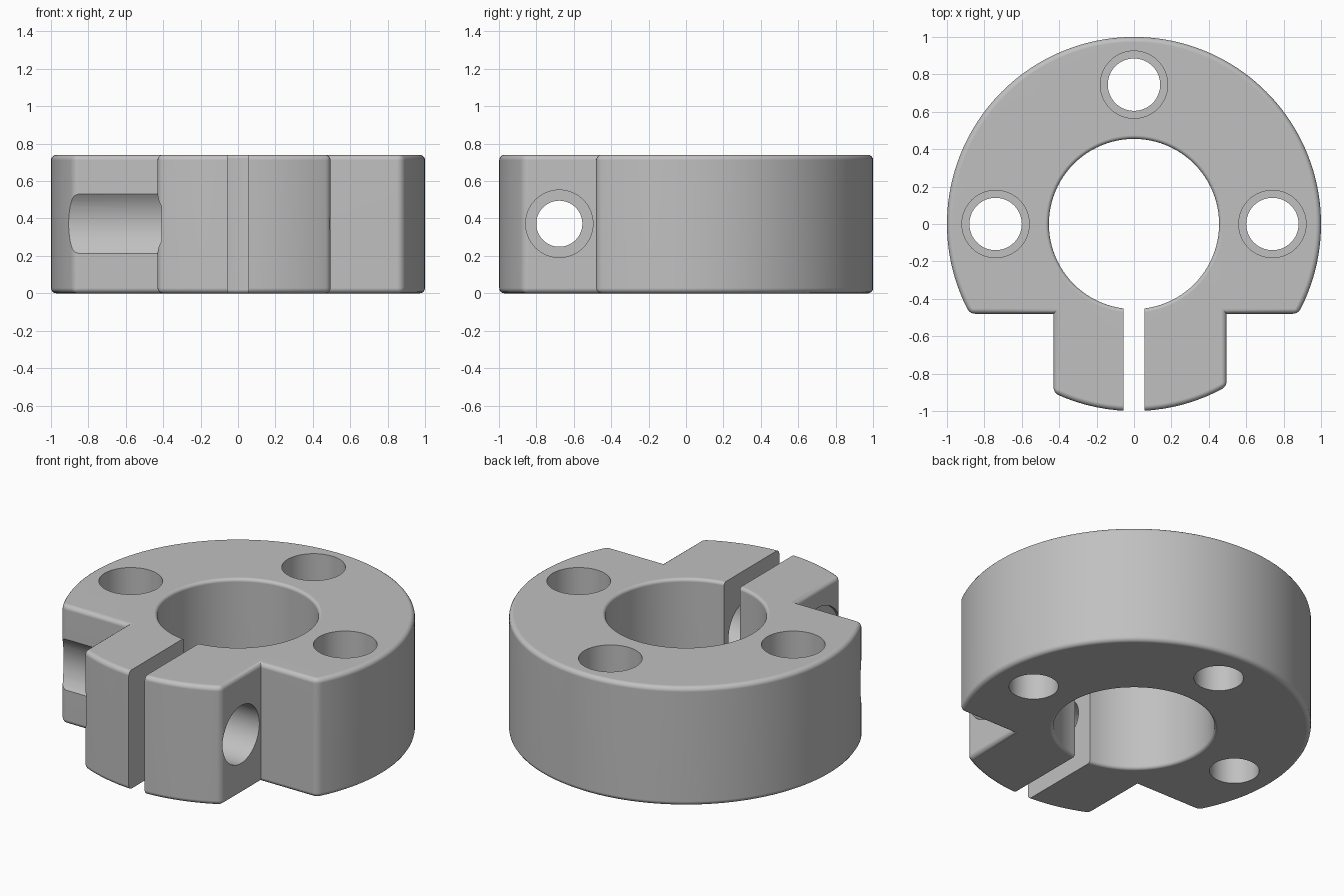
import bpy
import bmesh
import math
from mathutils import Matrix, Vector

cube = bpy.data.objects.get("Cube")
if cube:
    bpy.data.objects.remove(cube, do_unlink=True)

H = 0.74            # collar height
FLAT_Y = -0.48      # front flats beside the clamp ears
EAR_R, EAR_L = -0.43, 0.495
BORE = 0.455
FILLET = 0.028
SCREW_Y, SCREW_Z = -0.677, 0.372

steel = bpy.data.materials.new("plain_grey_metal")
steel.use_nodes = True
grey = (0.53, 0.53, 0.53, 1.0)
steel.diffuse_color = grey
steel.node_tree.nodes["Principled BSDF"].inputs["Base Color"].default_value = grey


def make_object(name, bm):
    bmesh.ops.recalc_face_normals(bm, faces=bm.faces)
    mesh = bpy.data.meshes.new(name)
    bm.to_mesh(mesh)
    bm.free()
    mesh.materials.append(steel)
    obj = bpy.data.objects.new(name, mesh)
    bpy.context.collection.objects.link(obj)
    return obj


def arc(a0, a1, n):
    return [(math.cos(a0 + (a1 - a0) * i / n), math.sin(a0 + (a1 - a0) * i / n))
            for i in range(n + 1)]


def lathe(name, profile, matrix=Matrix(), n=64):
    """Closed solid of revolution from (radius, height) pairs."""
    bm = bmesh.new()
    rings = [[bm.verts.new(matrix @ Vector((r * x, r * y, z)))
              for x, y in arc(0, 2 * math.pi * (n - 1) / n, n - 1)]
             for r, z in profile]
    for low, high in zip(rings, rings[1:]):
        for i in range(n):
            j = (i + 1) % n
            bm.faces.new((low[i], low[j], high[j], high[i]))
    bm.faces.new(rings[0][::-1])
    bm.faces.new(rings[-1])
    return make_object(name, bm)


# Collar outline: large arc, two flats and the clamp ears
a = math.asin(FLAT_Y)
outline = arc(a, math.pi - a, 100)
outline.append((EAR_R, FLAT_Y))
outline += arc(-math.acos(EAR_R), -math.acos(EAR_L), 16)
outline.append((EAR_L, FLAT_Y))

bm = bmesh.new()
bottom = bm.faces.new([bm.verts.new((x, y, 0)) for x, y in outline])
ext = bmesh.ops.extrude_face_region(bm, geom=[bottom])
bmesh.ops.translate(bm, vec=(0, 0, H),
                    verts=[v for v in ext["geom"] if isinstance(v, bmesh.types.BMVert)])
bmesh.ops.recalc_face_normals(bm, faces=bm.faces)

# Round the rims and the convex upright corners
rounded = [e for e in bm.edges
           if abs(e.verts[0].co.z - e.verts[1].co.z) < 1e-4
           or (e.is_convex and e.calc_face_angle() > math.radians(20))]
bmesh.ops.bevel(bm, geom=rounded, offset=FILLET, offset_type='OFFSET',
                segments=4, profile=0.5, affect='EDGES', clamp_overlap=False)
collar = make_object("clamp_collar", bm)

# Central bore cutter, flared to round both rims
f = 0.02
flare = [(BORE + f - f * math.cos(t), f - f * math.sin(t))
         for t in [math.pi / 2 * i / 4 for i in range(5)]]
low = [(r, z) for r, z in reversed(flare)]          # from rim towards the wall
low.sort(key=lambda p: p[1])
high = [(r, H - z) for r, z in reversed(low)]
rim = BORE + f
cutters = [lathe("bore_cutter",
                 [(rim, -0.1)] + low + high + [(rim, H + 0.1)], n=96)]

# Stepped mounting holes
for i, (x, y) in enumerate([(0, 0.745), (-0.74, 0), (0.74, 0)]):
    cutters.append(lathe(f"mounting_hole_cutter_{i + 1}",
                         [(0.14, -0.1), (0.14, 0.37), (0.18, 0.37), (0.18, H + 0.1)],
                         Matrix.Translation((x, y, 0))))

# Cross screw hole and the wide head recess, both along x
along_x = Matrix.Translation((0, SCREW_Y, SCREW_Z)) @ Matrix.Rotation(math.pi / 2, 4, 'Y')
cutters.append(lathe("screw_hole_cutter",
                     [(0.123, -0.7), (0.123, 0), (0.18, 0), (0.18, 1.2)], along_x))
cutters.append(lathe("head_recess_cutter", [(0.253, -1.2), (0.253, -0.41)], along_x))

# Clamp slot
bm = bmesh.new()
bmesh.ops.create_cube(bm, size=1, matrix=Matrix.Translation((0, -0.7, H / 2))
                      @ Matrix.Diagonal((0.11, 1.0, 1.2, 1)))
cutters.append(make_object("slot_cutter", bm))

# Cut everything out of the collar
bpy.context.view_layer.objects.active = collar
for cutter in cutters:
    cutter.hide_render = True
    mod = collar.modifiers.new(cutter.name, 'BOOLEAN')
    mod.operation = 'DIFFERENCE'
    mod.solver = 'EXACT'
    mod.object = cutter
    bpy.ops.object.modifier_apply(modifier=mod.name)
    bpy.data.objects.remove(cutter, do_unlink=True)

# Smooth curves, crisp edges, flat-looking planes
bpy.ops.object.select_all(action='DESELECT')
collar.select_set(True)
bpy.ops.object.shade_smooth_by_angle(angle=math.radians(32))
weighted = collar.modifiers.new("weighted_normals", 'WEIGHTED_NORMAL')
weighted.keep_sharp = True
